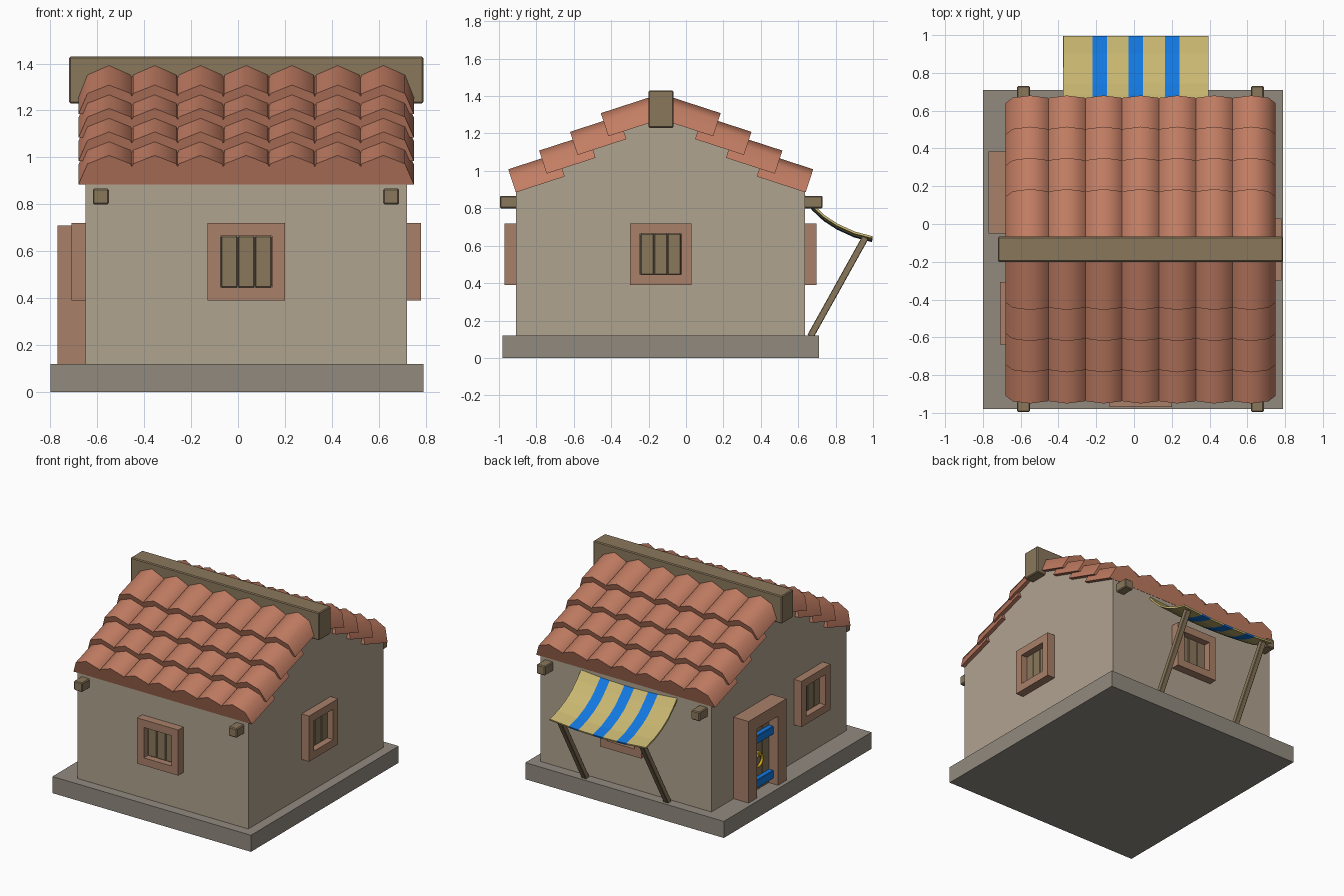
import bpy, bmesh
from math import pi, radians, cos, sin
from mathutils import Matrix, Vector

if "Cube" in bpy.data.objects:
    bpy.data.objects.remove(bpy.data.objects["Cube"])


def material(name, hexcode):
    srgb = [int(hexcode[i:i + 2], 16) / 255 for i in (0, 2, 4)]
    m = bpy.data.materials.new(name)
    m.diffuse_color = [c / 12.92 if c < 0.04 else ((c + 0.055) / 1.055) ** 2.4 for c in srgb] + [1]
    m.use_nodes = True
    m.node_tree.nodes["Principled BSDF"].inputs["Base Color"].default_value = m.diffuse_color
    return m


STONE = material("stone", "918A7F")
PLASTER = material("plaster", "B0A390")
TILE = material("terracotta", "C27D63")
WOOD = material("wood", "8A775C")
FRAME = material("frame_clay", "A98069")
BLUE = material("blue", "1278E0")
CLOTH = material("cloth", "C8B670")
BRASS = material("brass", "D9B01C")


def finish(name, bm, mat, mw=Matrix(), bevel=0):
    bmesh.ops.recalc_face_normals(bm, faces=bm.faces)
    me = bpy.data.meshes.new(name)
    bm.to_mesh(me)
    bm.free()
    ob = bpy.data.objects.new(name, me)
    bpy.context.collection.objects.link(ob)
    me.materials.append(mat)
    ob.matrix_world = mw
    if bevel:
        mod = ob.modifiers.new("Bevel", "BEVEL")
        mod.width, mod.segments = bevel, 1
    return ob


def box(name, lo, hi, mat, mw=Matrix(), bevel=0):
    lo, hi = Vector(lo), Vector(hi)
    bm = bmesh.new()
    bmesh.ops.create_cube(bm, size=1, matrix=Matrix.Translation((lo + hi) / 2) @ Matrix.Diagonal((*(hi - lo), 1)))
    return finish(name, bm, mat, mw, bevel)


def prism(name, pts, extrude, mat, mw=Matrix()):
    """Flat outline of 3D points pushed along a vector."""
    bm = bmesh.new()
    face = bm.faces.new([bm.verts.new(p) for p in pts])
    ret = bmesh.ops.extrude_face_region(bm, geom=[face], use_keep_orig=True)
    bmesh.ops.translate(bm, vec=extrude, verts=[v for v in ret["geom"] if isinstance(v, bmesh.types.BMVert)])
    return finish(name, bm, mat, mw)


def placed(loc, deg):
    return Matrix.Translation(loc) @ Matrix.Rotation(radians(deg), 4, "Z")


# Plinth and gabled walls
CX, CY = 0.035, -0.135
box("plinth", (-0.8, -0.98, 0), (0.79, 0.71, 0.12), STONE)
prism("walls", [(-0.65, -0.91, 0.12), (-0.65, 0.637, 0.12), (-0.65, 0.637, 0.905),
                (-0.65, CY, 1.36), (-0.65, -0.91, 0.905)], (1.37, 0, 0), PLASTER)

# Ridge beam and the two floor beams poking through the walls
box("ridge_beam", (-0.72, -0.2, 1.23), (0.79, -0.067, 1.43), WOOD, bevel=0.006)
for i, x in enumerate((-0.585, 0.653)):
    box(f"eave_beam_{i}", (x - 0.034, -0.995, 0.8), (x + 0.034, 0.73, 0.867), WOOD, bevel=0.006)

# Barrel tiles: four overlapping rows of seven on each slope
R, STEP = 0.13, 0.195
half_octagon = [(R * cos(k * pi / 4), 0, R * sin(k * pi / 4)) for k in range(5)]
for side in range(2):
    for row in range(4):
        mw = (placed((CX, CY, 0), 180 * side)
              @ Matrix.Translation((-3 * STEP, 0.775 - 0.165 * row, 0.885 + 0.1 * row))
              @ Matrix.Rotation(radians(-18), 4, "X"))
        ob = prism(f"roof_tiles_{'front' if side else 'back'}_{row}", half_octagon, (0, -0.275, 0), TILE, mw)
        arr = ob.modifiers.new("Array", "ARRAY")
        arr.count = 7
        arr.use_relative_offset = False
        arr.use_constant_offset = True
        arr.constant_offset_displace = (STEP, 0, 0)
        bpy.ops.object.select_all(action="DESELECT")
        ob.select_set(True)
        bpy.context.view_layer.objects.active = ob
        bpy.ops.object.shade_smooth_by_angle(angle=radians(50))


# Shuttered windows, local front is -y
def window(side, loc, deg):
    mw = placed(loc, deg)
    bm = bmesh.new()
    loops = []
    for half, y in ((0.165, 0.01), (0.165, -0.06), (0.11, -0.06), (0.11, 0.01)):
        loops.append([bm.verts.new((half * a, y, half * b)) for a, b in ((-1, -1), (1, -1), (1, 1), (-1, 1))])
    for k in range(4):
        a, b = loops[k], loops[(k + 1) % 4]
        for j in range(4):
            bm.faces.new((a[j], a[(j + 1) % 4], b[(j + 1) % 4], b[j]))
    finish(f"window_frame_{side}", bm, FRAME, mw)
    for i in range(3):
        x = (i - 1) * 0.072
        box(f"window_plank_{side}_{i}", (x - 0.035, -0.018, -0.109), (x + 0.035, 0.01, 0.109), WOOD, mw, 0.004)


window("front", (CX, -0.91, 0.555), 0)
window("right", (0.72, CY, 0.555), 90)
window("back", (CX, 0.637, 0.555), 180)
window("left", (-0.65, -0.472, 0.555), -90)

# Door on the left wall: surround, planks, hinge bands, ring handle
door = placed((-0.65, 0.167, 0.12), -90)
outline = [(-0.217, 0), (-0.217, 0.59), (0.217, 0.59), (0.217, 0), (0.12, 0), (0.12, 0.5), (-0.12, 0.5), (-0.12, 0)]
prism("door_surround", [(x, 0.01, z) for x, z in outline], (0, -0.13, 0), FRAME, door)
for i in range(3):
    x = (i - 1) * 0.08
    box(f"door_plank_{i}", (x - 0.039, -0.05, 0), (x + 0.039, 0.01, 0.5), WOOD, door, 0.004)
for i, z in enumerate((0.07, 0.39)):
    box(f"door_band_{i}", (-0.12, -0.085, z - 0.03), (0.12, -0.04, z + 0.03), BLUE, door, 0.004)
bpy.ops.mesh.primitive_torus_add(major_radius=0.042, minor_radius=0.01, major_segments=16, minor_segments=8)
ring = bpy.context.object
ring.name = "door_ring"
ring.data.materials.append(BRASS)
ring.matrix_world = door @ Matrix.Translation((-0.04, -0.075, 0.23)) @ Matrix.Rotation(pi / 2, 4, "X")
bpy.ops.object.shade_smooth_by_angle(angle=radians(60))
box("ring_mount", (-0.055, -0.09, 0.262), (-0.025, -0.045, 0.292), BRASS, door, 0.004)

# Striped sagging awning
xs = (-0.375, -0.22, -0.142, -0.03, 0.048, 0.165, 0.24, 0.395)
profile = [(0.62, 0.88), (0.68, 0.812), (0.74, 0.756), (0.81, 0.711), (0.9, 0.67), (0.995, 0.645)]
bm = bmesh.new()
grid = [[bm.verts.new((x, y, z - 0.02 * (1 - ((x - 0.01) / 0.385) ** 2))) for x in xs] for y, z in profile]
for a, b in zip(grid, grid[1:]):
    for j in range(7):
        f = bm.faces.new((a[j], b[j], b[j + 1], a[j + 1]))
        f.material_index = j % 2
awning = finish("awning", bm, CLOTH)
awning.data.materials.append(BLUE)
solid = awning.modifiers.new("Solidify", "SOLIDIFY")
solid.thickness, solid.offset = 0.012, 0

# Slanted awning poles
foot, top = Vector((0, 0.665, 0.115)), Vector((0, 0.96, 0.645))
for i, x in enumerate((-0.32, 0.337)):
    d = top - foot
    mw = Matrix.Translation(foot + Vector((x, 0, 0))) @ Vector((0, 0, 1)).rotation_difference(d).to_matrix().to_4x4()
    box(f"awning_pole_{i}", (-0.019, -0.018, 0), (0.019, 0.018, d.length), WOOD, mw, 0.003)
